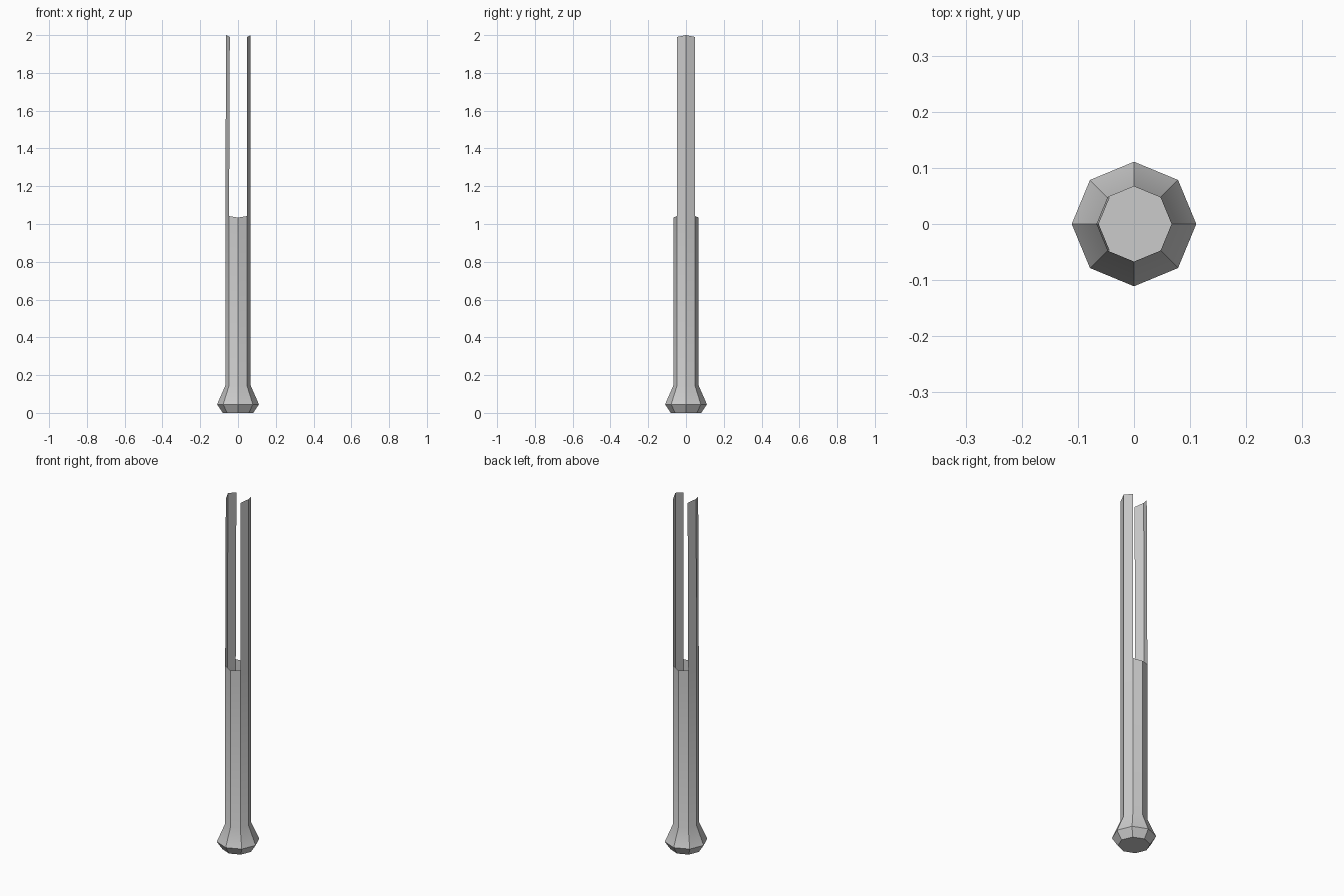
import bpy, bmesh
from math import cos, sin, pi

old = bpy.data.objects.get("Cube")
if old:
    bpy.data.objects.remove(old, do_unlink=True)

SIDES = 8
SHAFT_R = 0.067

grey = bpy.data.materials.new("plain grey")
grey.use_nodes = True
colour = (0.6, 0.6, 0.6, 1)
grey.diffuse_color = colour
grey.node_tree.nodes["Principled BSDF"].inputs["Base Color"].default_value = colour


def ring(bm, r, z, dip=0.0):
    """Octagonal ring; dip shifts the corners lying on the y axis."""
    verts = []
    for i in range(SIDES):
        a = 2 * pi * i / SIDES
        drop = dip if i in (2, 6) else 0
        verts.append(bm.verts.new((r * cos(a), r * sin(a), z - drop)))
    return verts


def bridge(bm, low, high):
    for i in range(SIDES):
        j = (i + 1) % SIDES
        bm.faces.new((low[i], low[j], high[j], high[i]))


def finish(bm, name):
    mesh = bpy.data.meshes.new(name)
    bm.to_mesh(mesh)
    bm.free()
    obj = bpy.data.objects.new(name, mesh)
    bpy.context.collection.objects.link(obj)
    mesh.materials.append(grey)
    bpy.ops.object.select_all(action='DESELECT')
    obj.select_set(True)
    bpy.context.view_layer.objects.active = obj
    bpy.ops.object.shade_smooth_by_angle(angle=pi / 6)
    return obj


# Flared foot, closed underneath, running up into the hollow shaft
bm = bmesh.new()
rings = [ring(bm, 0.081, 0), ring(bm, 0.111, 0.045),
         ring(bm, SHAFT_R, 0.145), ring(bm, SHAFT_R, 1.042, 0.008)]
bm.faces.new(list(reversed(rings[0])))
for low, high in zip(rings, rings[1:]):
    bridge(bm, low, high)

# Tall folded prongs on both sides, the right one leaning slightly inward
for first, lean in ((-1, 0), (3, 0.004)):
    base = [rings[-1][(first + k) % SIDES] for k in range(3)]
    top = []
    for k, v in enumerate(base):
        z = 2.0 if k == 1 else 1.99
        top.append(bm.verts.new((v.co.x + lean, v.co.y, z)))
    for k in range(2):
        bm.faces.new((base[k], base[k + 1], top[k + 1], top[k]))
finish(bm, "forked_shaft")
